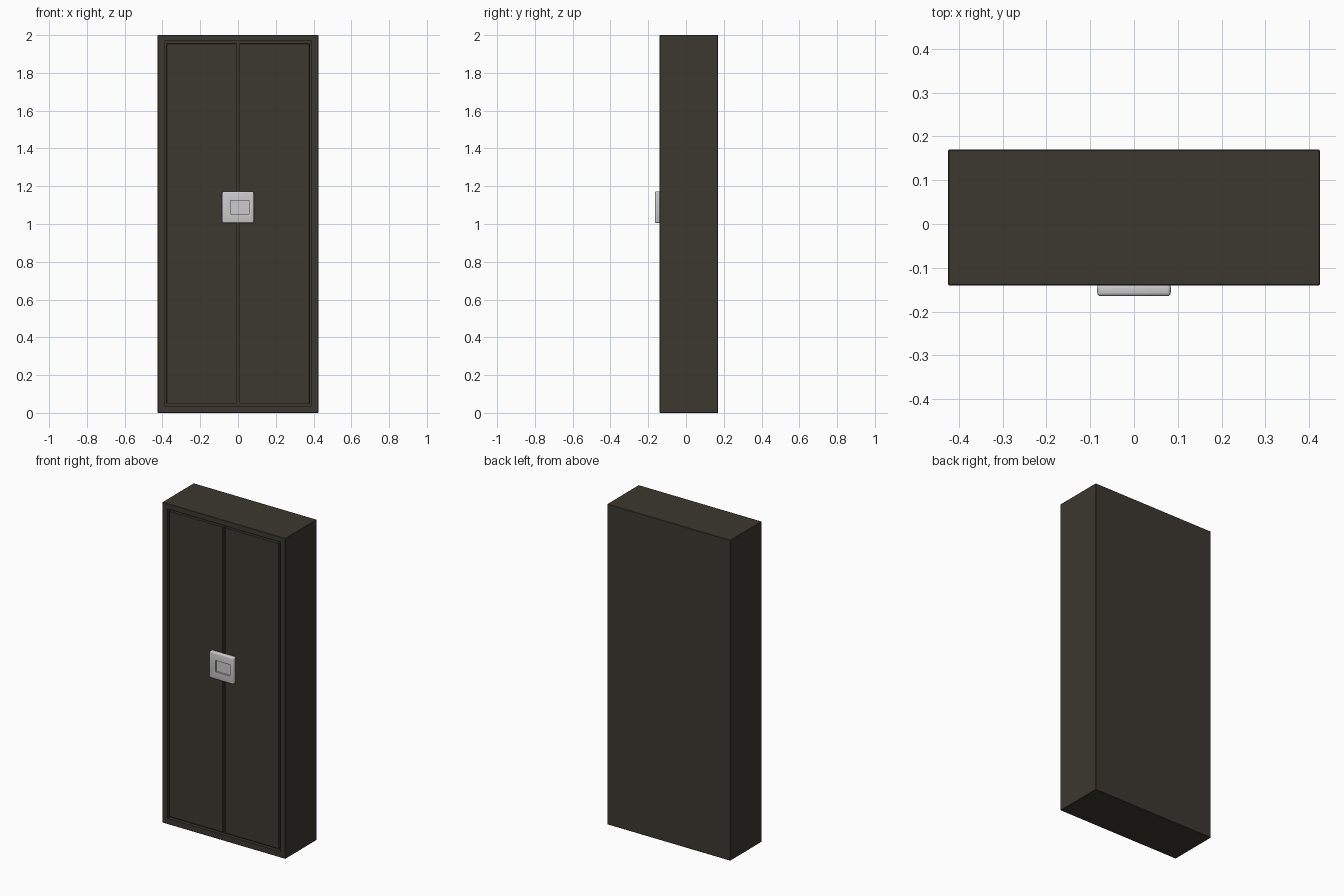
import bpy, bmesh
from mathutils import Vector

if "Cube" in bpy.data.objects:
    bpy.data.objects.remove(bpy.data.objects["Cube"])

dark = bpy.data.materials.new("dark_paint")
dark.diffuse_color = (0.045, 0.04, 0.03, 1)
dark.use_nodes = True
dark.node_tree.nodes["Principled BSDF"].inputs["Base Color"].default_value = dark.diffuse_color


def box(name, lo, hi, mat=None, bevel=0, segments=2):
    """Axis-aligned box between two corners, optionally bevelled."""
    lo, hi = Vector(lo), Vector(hi)
    bm = bmesh.new()
    bmesh.ops.create_cube(bm, size=1)
    for v in bm.verts:
        v.co = Vector([(lo[i] + hi[i]) / 2 + v.co[i] * (hi[i] - lo[i]) for i in range(3)])
    if bevel:
        bmesh.ops.bevel(bm, geom=bm.edges[:], offset=bevel, segments=segments,
                        profile=0.5, affect='EDGES')
    mesh = bpy.data.meshes.new(name)
    bm.to_mesh(mesh)
    bm.free()
    ob = bpy.data.objects.new(name, mesh)
    bpy.context.collection.objects.link(ob)
    if mat:
        mesh.materials.append(mat)
    return ob


def cut(ob, name, lo, hi):
    """Subtract a hidden box from the object."""
    cutter = box(name, lo, hi)
    cutter.hide_render = True
    cutter.hide_set(True)
    mod = ob.modifiers.new("recess", 'BOOLEAN')
    mod.operation = 'DIFFERENCE'
    mod.solver = 'EXACT'
    mod.object = cutter


def smooth(ob):
    bpy.ops.object.select_all(action='DESELECT')
    ob.select_set(True)
    bpy.context.view_layer.objects.active = ob
    bpy.ops.object.shade_smooth_by_angle()


# Cabinet body with a shallow recess for the doors
body = box("cabinet_body", (-0.425, -0.14, 0), (0.425, 0.17, 2), dark, 0.002, 1)
cut(body, "door_recess_cutter", (-0.39, -0.2, 0.037), (0.39, -0.12, 1.968))

# Pair of doors, leaving a groove around each
for side, x0, x1 in (("left", -0.378, -0.007), ("right", 0.007, 0.378)):
    box(side + "_door", (x0, -0.138, 0.049), (x1, -0.118, 1.956), dark, 0.002, 1)

# Lock plate over the seam, with a sunken window
plate = box("lock_plate", (-0.084, -0.165, 1.005), (0.084, -0.137, 1.172), None, 0.008, 3)
smooth(plate)
cut(plate, "lock_window_cutter", (-0.041, -0.2, 1.053), (0.059, -0.155, 1.124))
